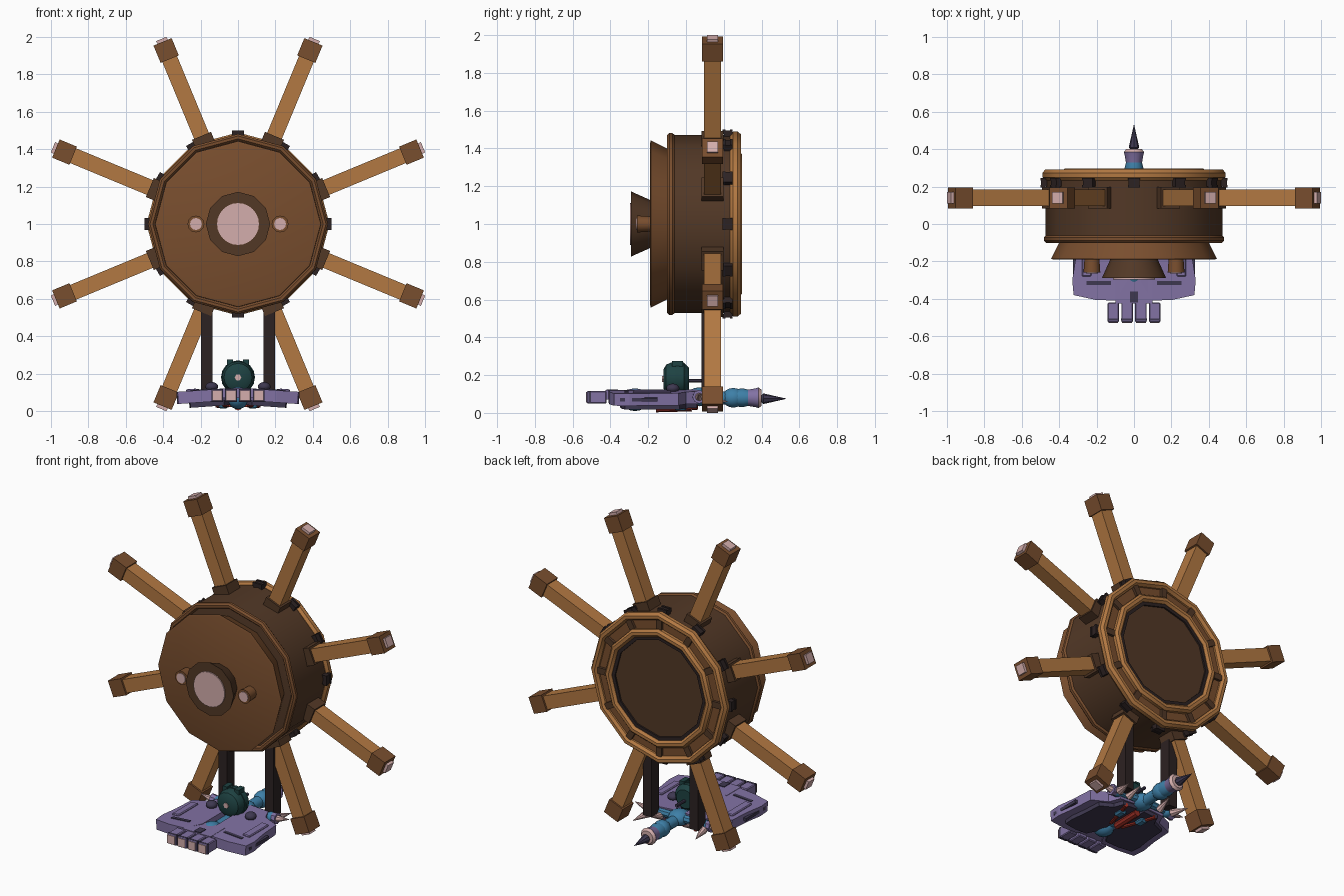
import bpy, bmesh
from math import pi, sin, cos, radians
from mathutils import Matrix, Vector

if "Cube" in bpy.data.objects:
    bpy.data.objects.remove(bpy.data.objects["Cube"])


def material(name, r, g, b):
    lin = lambda c: (c / 255 / 12.92) if c < 11 else ((c / 255 + 0.055) / 1.055) ** 2.4
    m = bpy.data.materials.new(name)
    m.use_nodes = True
    col = (lin(r), lin(g), lin(b), 1)
    m.diffuse_color = col
    m.node_tree.nodes["Principled BSDF"].inputs["Base Color"].default_value = col
    return m


oak = material("light wood", 178, 120, 66)
brown = material("brown wood", 121, 78, 46)
dark = material("dark wood", 82, 56, 38)
black = material("black iron", 44, 34, 34)
pink = material("pale pink", 212, 174, 172)
purple = material("purple plate", 130, 114, 164)
slate = material("dark slate", 62, 56, 80)
teal = material("dark teal", 30, 66, 66)
blue = material("blue", 62, 128, 168)
red = material("red", 150, 45, 35)


def finish(name, bm, mat, smooth=False):
    bmesh.ops.recalc_face_normals(bm, faces=bm.faces)
    me = bpy.data.meshes.new(name)
    bm.to_mesh(me)
    bm.free()
    ob = bpy.data.objects.new(name, me)
    bpy.context.collection.objects.link(ob)
    me.materials.append(mat)
    if smooth:
        bpy.ops.object.select_all(action="DESELECT")
        ob.select_set(True)
        bpy.context.view_layer.objects.active = ob
        bpy.ops.object.shade_smooth_by_angle(angle=radians(35))
    return ob


def lathe(name, profile, mat, at=(0, 0, 0), n=12, closed=False):
    """Turn (radius, y) points about the y axis."""
    bm = bmesh.new()
    rings = [[bm.verts.new((at[0] + r * cos(2 * pi * k / n), at[1] + y,
                            at[2] + r * sin(2 * pi * k / n))) for k in range(n)]
             for r, y in profile]
    pairs = list(zip(rings, rings[1:]))
    if closed:
        pairs.append((rings[-1], rings[0]))
    else:
        bm.faces.new(rings[0])
        bm.faces.new(rings[-1])
    for a, b in pairs:
        for k in range(n):
            j = (k + 1) % n
            bm.faces.new((a[k], a[j], b[j], b[k]))
    return finish(name, bm, mat, True)


def hoop(name, r, y, tr, ty, mat):
    """Rounded twelve-sided ring around the drum axis."""
    prof = [(r + tr * cos(radians(a)), y + ty * sin(radians(a))) for a in range(22, 382, 45)]
    return lathe(name, prof, mat, HUB, closed=True)


def box(name, center, size, mat, turn=Matrix(), bevel=0):
    bm = bmesh.new()
    bmesh.ops.create_cube(bm, size=1,
                          matrix=turn @ Matrix.Translation(center) @ Matrix.Diagonal((*size, 1)))
    if bevel:
        bmesh.ops.bevel(bm, geom=bm.edges[:], offset=bevel, segments=1, affect="EDGES")
    return finish(name, bm, mat)


def ball(name, center, size, mat):
    bm = bmesh.new()
    bmesh.ops.create_uvsphere(bm, u_segments=14, v_segments=9, radius=1,
                              matrix=Matrix.Translation(center) @ Matrix.Diagonal((*size, 1)))
    return finish(name, bm, mat, True)


def rod(name, a, b, r1, r2, mat, n=8):
    a, b = Vector(a), Vector(b)
    bm = bmesh.new()
    turn = (b - a).to_track_quat("Z", "Y").to_matrix().to_4x4()
    bmesh.ops.create_cone(bm, cap_ends=True, segments=n, radius1=r1, radius2=r2,
                          depth=(b - a).length, matrix=Matrix.Translation((a + b) / 2) @ turn)
    return finish(name, bm, mat, True)


def prism(name, pts, z0, z1, mat, turn=Matrix()):
    bm = bmesh.new()
    face = bm.faces.new([bm.verts.new((x, y, z0)) for x, y in pts])
    top = bmesh.ops.extrude_face_region(bm, geom=[face])["geom"]
    bmesh.ops.translate(bm, vec=(0, 0, z1 - z0),
                        verts=[v for v in top if isinstance(v, bmesh.types.BMVert)])
    bmesh.ops.transform(bm, matrix=turn, verts=bm.verts)
    return finish(name, bm, mat)


HUB = (0, 0, 1)

# Drum
lathe("drum_body", [(0.40, -0.09), (0.472, -0.08), (0.472, 0.245), (0.40, 0.25)], dark, HUB)
lathe("front_flange", [(0.43, -0.19), (0.443, -0.186), (0.395, -0.09)], brown, HUB)
hoop("front_hoop", 0.463, -0.08, 0.02, 0.022, brown)
hoop("back_hoop", 0.465, 0.262, 0.026, 0.031, oak)
lathe("back_groove", [(0.45, 0.24), (0.45, 0.262)], brown, HUB)
hoop("inner_back_hoop", 0.36, 0.272, 0.026, 0.027, oak)
lathe("panel_rim", [(0.345, 0.25), (0.345, 0.28), (0.315, 0.28), (0.315, 0.25)], black, HUB, closed=True)
lathe("back_panel", [(0.32, 0.25), (0.32, 0.27)], dark, HUB)

# Hub and pegs on the front
lathe("hub", [(0.172, -0.29), (0.125, -0.185)], dark, HUB)
lathe("hub_disc", [(0.112, -0.297), (0.112, -0.285)], pink, HUB, 24)
for s, side in ((1, "left"), (-1, "right")):
    peg = (s * 0.225, 0, 1)
    lathe(side + "_peg", [(0.045, -0.26), (0.04, -0.185)], brown, peg)
    lathe(side + "_peg_disc", [(0.032, -0.265), (0.032, -0.255)], pink, peg)

# Clips and spacers at each corner of the drum
for k in range(12):
    turn = Matrix.Translation(HUB) @ Matrix.Rotation(k * pi / 6, 4, "Y")
    box("clip", (0.476, 0.22, 0), (0.04, 0.04, 0.06), black, turn)
    for t in (-1, 1):
        box("clip_ear", (0.488, 0.22 + t * 0.019, 0), (0.024, 0.014, 0.064), black, turn)
    box("spacer", (0.412, 0.266, 0), (0.06, 0.025, 0.04), dark, turn)

# Spokes
for k in range(8):
    turn = Matrix.Translation((0, 0.14, 1)) @ Matrix.Rotation((k + 0.5) * pi / 4, 4, "Y")
    box("spoke", (0.71, 0, 0), (0.56, 0.09, 0.085), oak, turn)
    box("spoke_collar", (0.475, 0, 0), (0.07, 0.115, 0.11), dark, turn)
    box("spoke_cap", (1.004, 0, 0), (0.1, 0.112, 0.105), brown, turn)
    box("spoke_tip", (1.06, 0, 0), (0.022, 0.06, 0.06), pink, turn)

# Stand and twin winged plates
wing = [(0.03, -0.31), (0.09, -0.41), (0.20, -0.405), (0.315, -0.38), (0.322, -0.30),
        (0.305, -0.19), (0.295, -0.04), (0.19, 0.0), (0.16, 0.07), (0.03, 0.07)]
for s, side in ((1, "left"), (-1, "right")):
    box(side + "_post", (s * 0.167, 0.12, 0.34), (0.062, 0.075, 0.52), black)
    tilt = Matrix.Rotation(s * radians(4), 4, "Y")
    prism(side + "_wing", [(s * x, y) for x, y in wing], 0.06, 0.125, purple, tilt)
    prism(side + "_keel", [(s * x * 0.8, y * 0.85) for x, y in wing], 0.035, 0.06, slate, tilt)
    box(side + "_slot", (s * 0.18, -0.315, 0.126), (0.13, 0.022, 0.006), slate, tilt)
    box(side + "_ridge", (s * 0.245, -0.18, 0.128), (0.05, 0.2, 0.014), purple, tilt, 0.005)
    box(side + "_side_slot", (s * 0.309, -0.25, 0.092), (0.022, 0.2, 0.02), slate, tilt)
    ball(side + "_wing_knob", (s * 0.14, -0.07, 0.13), (0.035, 0.035, 0.025), slate)
    # Limbs with claws
    rod(side + "_limb", (s * 0.04, 0.08, 0.09), (s * 0.21, 0.07, 0.085), 0.026, 0.02, blue)
    ball(side + "_limb_joint", (s * 0.19, 0.07, 0.085), (0.035, 0.035, 0.03), blue)
    rod(side + "_limb_cuff", (s * 0.2, 0.07, 0.085), (s * 0.235, 0.07, 0.085), 0.03, 0.036, purple)
    rod(side + "_side_claw", (s * 0.235, 0.07, 0.085), (s * 0.315, 0.07, 0.10), 0.022, 0.002, pink)
    rod(side + "_back_claw", (s * 0.2, 0.11, 0.07), (s * 0.225, 0.22, 0.06), 0.026, 0.002, pink)
    rod(side + "_inner_claw", (s * 0.12, 0.09, 0.07), (s * 0.11, 0.19, 0.10), 0.024, 0.002, pink)
    rod(side + "_red_strut", (s * 0.04, -0.16, 0.035), (s * 0.11, 0.06, 0.03), 0.014, 0.014, red)
    box(side + "_under_pod", (s * 0.08, -0.03, 0.03), (0.05, 0.07, 0.035), blue, bevel=0.01)

# Front blocks
box("centre_plate", (0, -0.35, 0.095), (0.2, 0.15, 0.05), purple)
box("centre_slot", (0, -0.39, 0.121), (0.045, 0.06, 0.006), slate)
for x in (-0.111, -0.037, 0.037, 0.111):
    box("front_block", (x, -0.473, 0.083), (0.062, 0.105, 0.066), purple, bevel=0.005)
    box("block_band", (x, -0.51, 0.083), (0.064, 0.012, 0.068), slate)
    box("block_face", (x, -0.527, 0.083), (0.052, 0.006, 0.054), pink)

# Body line and rear spike
ball("front_ball", (0, -0.27, 0.07), (0.06, 0.075, 0.06), blue)
ball("middle_ball", (0, 0.07, 0.085), (0.065, 0.07, 0.05), blue)
rod("body_tube", (0, -0.25, 0.075), (0, 0.25, 0.08), 0.035, 0.035, blue, 12)
rod("belly_bar", (0, -0.16, 0.025), (0, 0.03, 0.03), 0.022, 0.022, red)
ball("rear_ball", (0, 0.25, 0.08), (0.052, 0.06, 0.052), blue)
lathe("rear_tube", [(0.045, 0.26), (0.05, 0.30), (0.04, 0.34)], blue, (0, 0, 0.08))
lathe("rear_cuff", [(0.04, 0.31), (0.05, 0.37), (0.055, 0.385)], purple, (0, 0, 0.08))
lathe("cuff_rim", [(0.055, 0.384), (0.042, 0.40)], pink, (0, 0, 0.08))
lathe("rear_spike", [(0.015, 0.395), (0.028, 0.41), (0.001, 0.53)], slate, (0, 0, 0.075), 8)

# Round head
lathe("head", [(0.05, -0.12), (0.075, -0.105), (0.086, -0.08), (0.086, -0.01), (0.06, 0.015)],
      teal, (0, 0, 0.18), 16)
hoop_ring = lathe("head_band", [(0.091, -0.055), (0.091, -0.035)], teal, (0, 0, 0.18), 16)
lathe("head_stud", [(0.018, -0.126), (0.018, -0.118)], pink, (0, 0, 0.18), 6)
for s in (-1, 1):
    box("head_ear", (s * 0.042, -0.045, 0.26), (0.032, 0.06, 0.03), teal)
rod("head_rod", (0, 0.01, 0.17), (0, 0.1, 0.17), 0.01, 0.01, slate)
rod("neck", (0, -0.045, 0.07), (0, -0.045, 0.13), 0.05, 0.04, slate, 12)
